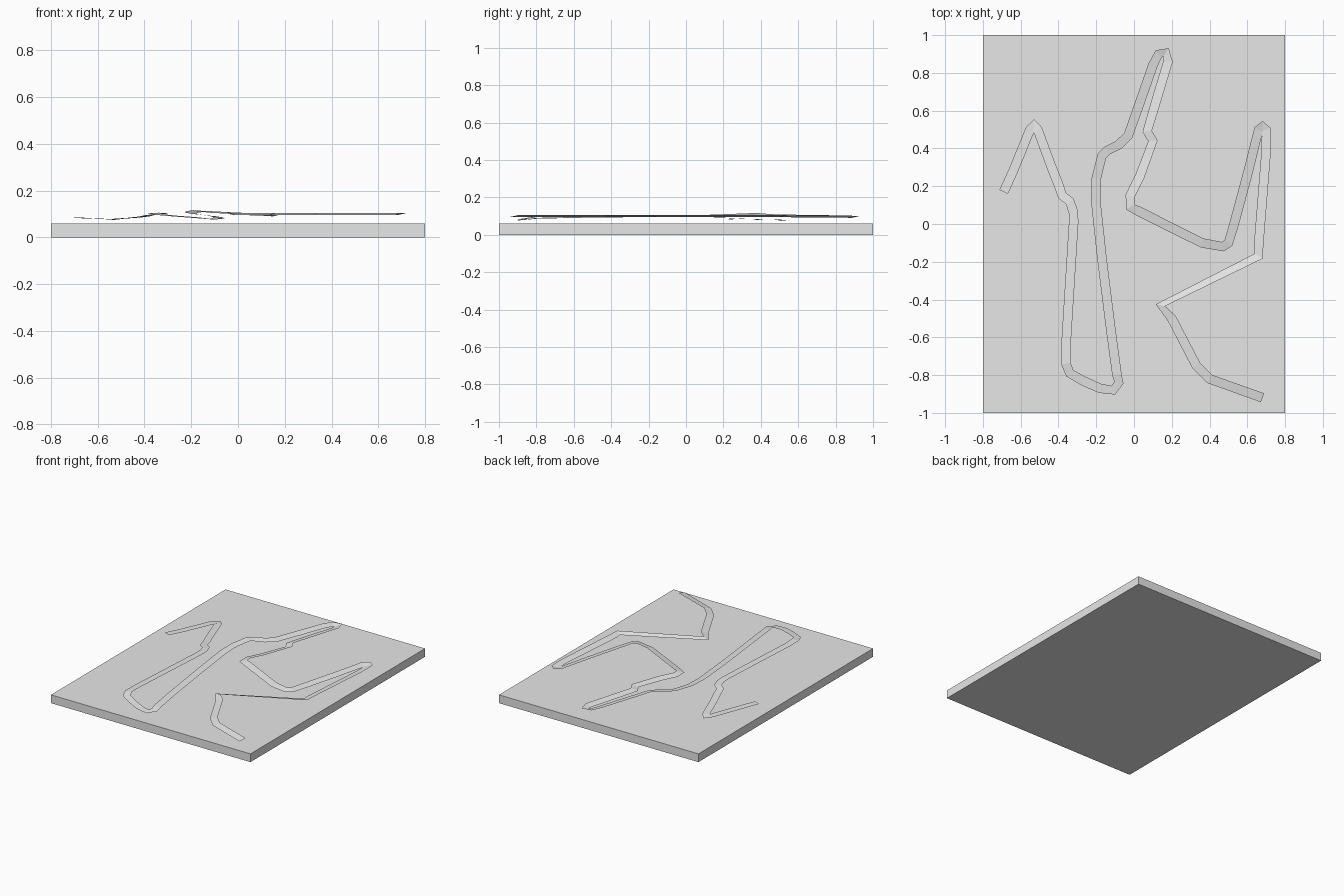
import bpy
import bmesh
from mathutils import Vector

default_cube = bpy.data.objects.get("Cube")
if default_cube:
    bpy.data.objects.remove(default_cube, do_unlink=True)

# One plain grey for everything
grey = bpy.data.materials.new("light_grey")
grey.use_nodes = True
colour = (0.8, 0.8, 0.8, 1)
grey.diffuse_color = colour
grey.node_tree.nodes["Principled BSDF"].inputs["Base Color"].default_value = colour


def add_object(name, bm):
    """Turn a bmesh into a linked grey object."""
    mesh = bpy.data.meshes.new(name)
    bm.to_mesh(mesh)
    bm.free()
    mesh.materials.append(grey)
    obj = bpy.data.objects.new(name, mesh)
    bpy.context.collection.objects.link(obj)
    return obj


def interpolate(knots, index):
    """Linear interpolation through (index, value) pairs."""
    for (start, low), (end, high) in zip(knots, knots[1:]):
        if index <= end:
            return low + (high - low) * (index - start) / (end - start)
    return knots[-1][1]


# Base slab
bm = bmesh.new()
bmesh.ops.create_cube(bm, size=1)
bmesh.ops.scale(bm, vec=(1.6, 2, 0.06), verts=bm.verts)
bmesh.ops.translate(bm, vec=(0, 0, 0.03), verts=bm.verts)
add_object("base_slab", bm)

# Centre line of the winding track, from the left end to the right end
centre_line = [
    # First peak and the shoulder after it
    (-.69, .17), (-.64, .28), (-.55, .5), (-.53, .53), (-.51, .5),
    (-.44, .31), (-.4, .21), (-.38, .15), (-.34, .12), (-.32, .06), (-.32, 0),
    # Long loop at the front
    (-.36, -.64), (-.36, -.74), (-.34, -.79), (-.27, -.83), (-.18, -.87),
    (-.11, -.88), (-.08, -.84), (-.09, -.8), (-.12, -.58), (-.17, -.18),
    # Climb to the tall peak at the back
    (-.2, .1), (-.2, .24), (-.17, .36), (-.14, .39), (-.08, .42), (-.03, .47),
    (.03, .64), (.1, .84), (.13, .9), (.17, .91), (.18, .86),
    # Kinked return and the diagonal
    (.12, .66), (.07, .49), (.1, .44), (.03, .25), (-.02, .15), (-.02, .09),
    (.02, .07), (.36, -.1), (.47, -.12), (.5, -.1), (.53, 0),
    # Narrow hairpin on the right
    (.6, .26), (.66, .5), (.68, .52), (.7, .5), (.7, .39), (.66, -.11),
    (.66, -.17),
    # Final zigzag
    (.14, -.43), (.2, -.5), (.33, -.75), (.4, -.82), (.68, -.92),
]

# Height and bank (side slope) along the track, by point number
heights = [(0, .085), (3, .075), (8, .1), (12, .105), (16, .078),
           (23, .113), (29, .095), (34, .1), (54, .1)]
banks = [(0, 0), (10, .02), (20, .1), (27, .2), (54, .2)]
half_width = 0.025

# Winding track: a thin banked ribbon swept along the centre line
bm = bmesh.new()
points = [Vector(p) for p in centre_line]
last = len(points) - 1
rows = []
for i, point in enumerate(points):
    before = points[i] - points[max(i - 1, 0)]
    after = points[min(i + 1, last)] - points[i]
    tangent = (before.normalized() + after.normalized()).normalized()
    right = Vector((tangent.y, -tangent.x))
    height = interpolate(heights, i)
    slope = interpolate(banks, i)
    row = []
    for side in (-1, 1):
        edge = point + right * side * half_width
        row.append(bm.verts.new((edge.x, edge.y, height - side * slope * half_width)))
    rows.append(row)
for (left_a, right_a), (left_b, right_b) in zip(rows, rows[1:]):
    bm.faces.new((left_a, right_a, right_b, left_b))
add_object("winding_track", bm)
